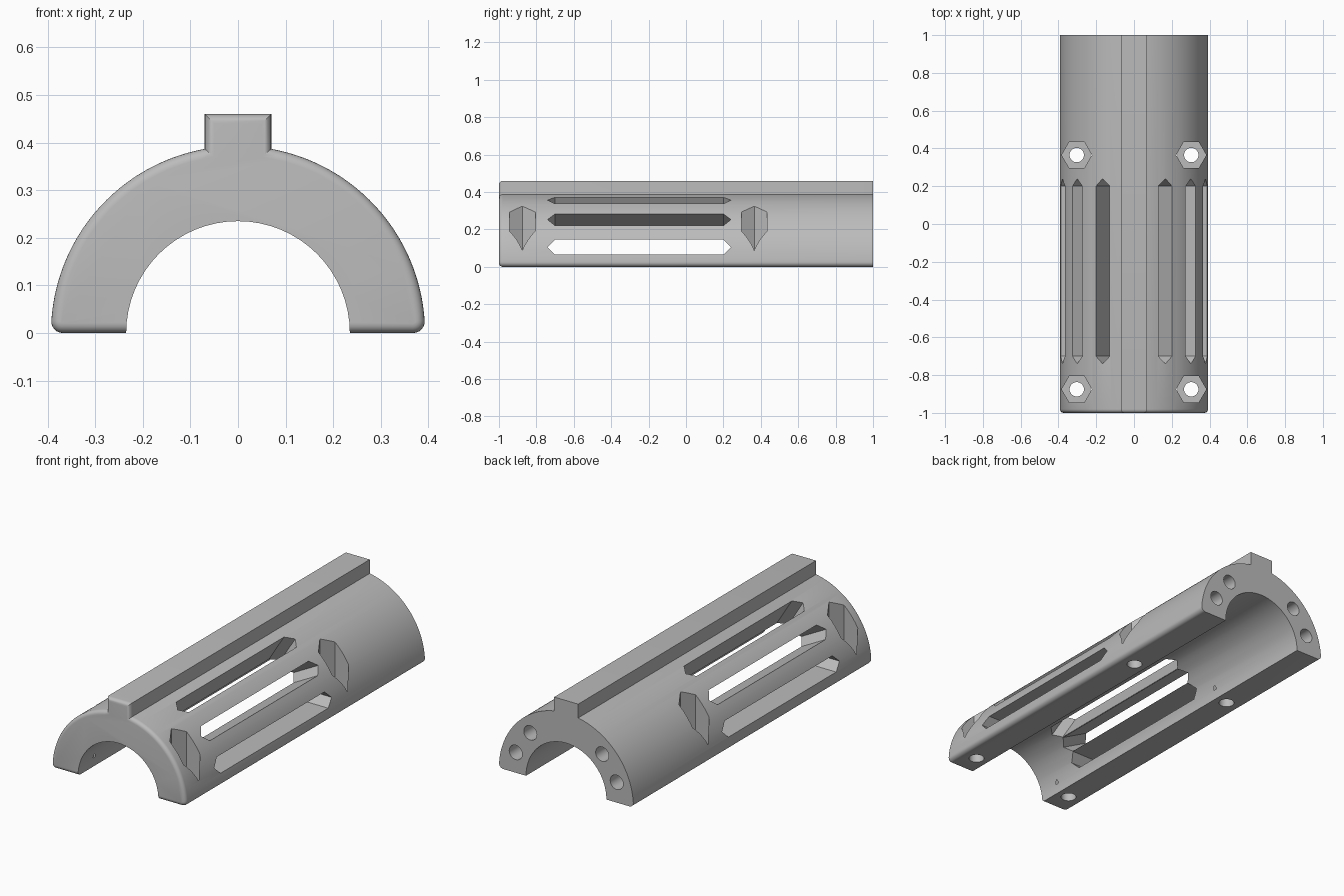
import bpy, bmesh
from math import sin, cos, asin, pi, radians, sqrt
from mathutils import Vector

if "Cube" in bpy.data.objects:
    bpy.data.objects.remove(bpy.data.objects["Cube"])

OUTER, INNER = 0.393, 0.235
RAIL_HALF, RAIL_TOP = 0.07, 0.46
FOOT_ROUND, FRONT_ROUND = 0.024, 0.02
X, Y, Z = Vector((1, 0, 0)), Vector((0, 1, 0)), Vector((0, 0, 1))

grey = bpy.data.materials.new("plain grey")
grey.use_nodes = True
grey.diffuse_color = (0.5, 0.5, 0.5, 1)
grey.node_tree.nodes["Principled BSDF"].inputs["Base Color"].default_value = (0.5, 0.5, 0.5, 1)


def arc(cx, cz, r, a0, a1, n):
    return [(cx + r * cos(a0 + (a1 - a0) * i / n), cz + r * sin(a0 + (a1 - a0) * i / n))
            for i in range(n + 1)]


def make_object(name, bm):
    bmesh.ops.recalc_face_normals(bm, faces=bm.faces)
    mesh = bpy.data.meshes.new(name)
    bm.to_mesh(mesh)
    bm.free()
    mesh.materials.append(grey)
    obj = bpy.data.objects.new(name, mesh)
    bpy.context.collection.objects.link(obj)
    return obj


def prism(outline, origin, u, v, w, start, end):
    """Extrude an outline in the u, v plane along w."""
    bm = bmesh.new()
    base = [bm.verts.new(origin + u * a + v * b + w * start) for a, b in outline]
    face = bm.faces.new(base)
    moved = bmesh.ops.extrude_face_region(bm, geom=[face])["geom"]
    bmesh.ops.translate(bm, vec=w * (end - start),
                        verts=[g for g in moved if isinstance(g, bmesh.types.BMVert)])
    return bm


# Half-tube profile: rounded feet, outer arc, rail on top, inner arc
cx = sqrt((OUTER - FOOT_ROUND) ** 2 - FOOT_ROUND ** 2)
touch = asin(FOOT_ROUND / (OUTER - FOOT_ROUND))
right = arc(cx, FOOT_ROUND, FOOT_ROUND, -pi / 2, touch, 6)
right += arc(0, 0, OUTER, touch, pi / 2 - asin(RAIL_HALF / OUTER), 40)[1:]
right.append((RAIL_HALF, RAIL_TOP))
left = [(-x, z) for x, z in reversed(right)]
bm = prism(right + left + arc(0, 0, INNER, pi, 0, 32), Vector(), X, Z, Y, -1, 1)

# Round the front rim, leaving the bore edge sharp
rim = []
for e in bm.edges:
    a, b = (v.co for v in e.verts)
    in_front = a.y < -0.99 and b.y < -0.99
    on_bore = all(abs(Vector((p.x, p.z)).length - INNER) < 0.001 for p in (a, b))
    if in_front and not on_bore:
        rim.append(e)
bmesh.ops.recalc_face_normals(bm, faces=bm.faces)
bmesh.ops.bevel(bm, geom=rim, offset=FRONT_ROUND, offset_type='OFFSET', segments=5,
                profile=0.5, affect='EDGES', clamp_overlap=False)
body = make_object("half_tube_body", bm)

# Cutters, mirrored on both sides
cutters = []


def cut(name, *args):
    obj = make_object(name, prism(*args))
    obj.hide_render = True
    cutters.append(obj)


circle = arc(0, 0, 0.038, 0, 2 * pi, 32)[:-1]
hexagon = arc(0, 0, 0.08, 0, 2 * pi, 6)[:-1]
slot = [(-0.74, 0), (-0.70, -0.04), (0.20, -0.04), (0.24, 0), (0.20, 0.04), (-0.70, 0.04)]

for side in (-1, 1):
    # Pointed ventilation slots: place on the arc, and cutting direction
    for place, tilt in ((15.5, 0), (40, 28), (65, 58)):
        p, t = radians(place), radians(tilt)
        origin = Vector((side * OUTER * cos(p), 0, OUTER * sin(p)))
        out = Vector((side * cos(t), 0, sin(t)))
        across = Vector((-side * sin(t), 0, cos(t)))
        cut("slot_cutter", slot, origin, Y, across, out, -0.25, 0.1)
    # Bolt holes with hexagonal nut pockets
    for y in (-0.875, 0.365):
        origin = Vector((side * 0.303, y, 0))
        cut("nut_pocket_cutter", hexagon, origin, X, Y, Z, 0.05, 0.6)
        cut("bolt_hole_cutter", circle, origin, X, Y, Z, -0.1, 0.1)
    # Blind holes in the rear face
    for place in (20, 48):
        p = radians(place)
        origin = Vector((side * 0.314 * cos(p), 0, 0.314 * sin(p)))
        cut("rear_hole_cutter", circle, origin, X, Z, Y, 0.7, 1.1)

for c in cutters:
    mod = body.modifiers.new(c.name, 'BOOLEAN')
    mod.operation = 'DIFFERENCE'
    mod.solver = 'EXACT'
    mod.object = c

# Apply the cuts and remove the cutters
bpy.context.view_layer.update()
result = bpy.data.meshes.new_from_object(body.evaluated_get(bpy.context.evaluated_depsgraph_get()))
body.modifiers.clear()
body.data = result
body.data.materials.clear()
body.data.materials.append(grey)
for poly in body.data.polygons:
    poly.material_index = 0
for c in cutters:
    bpy.data.objects.remove(c)

for o in bpy.context.selected_objects:
    o.select_set(False)
body.select_set(True)
bpy.context.view_layer.objects.active = body
bpy.ops.object.shade_smooth_by_angle(angle=radians(25))
